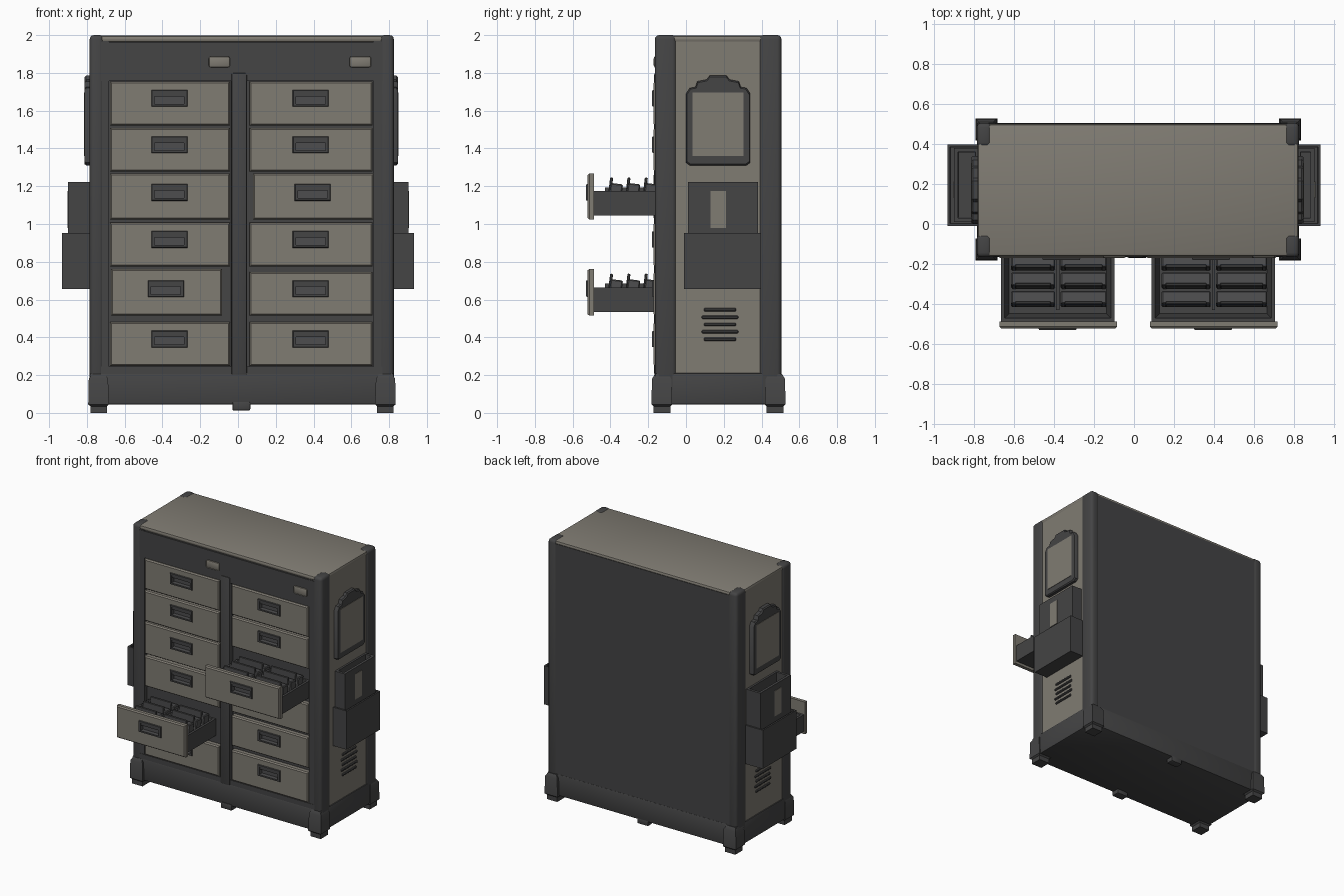
import bpy, bmesh, math
from mathutils import Matrix, Vector

if "Cube" in bpy.data.objects:
    bpy.data.objects.remove(bpy.data.objects["Cube"])


def material(name, rgb):
    m = bpy.data.materials.new(name)
    m.diffuse_color = (*rgb, 1)
    m.use_nodes = True
    m.node_tree.nodes["Principled BSDF"].inputs["Base Color"].default_value = m.diffuse_color
    return m


LIGHT = material("warm grey", (0.215, 0.2, 0.17))
DARK = material("charcoal", (0.058, 0.058, 0.059))
INNER = material("slate grey", (0.075, 0.075, 0.077))


def finish(name, bm, *mats):
    bmesh.ops.recalc_face_normals(bm, faces=bm.faces)
    me = bpy.data.meshes.new(name)
    bm.to_mesh(me)
    bm.free()
    for m in mats:
        me.materials.append(m)
    ob = bpy.data.objects.new(name, me)
    bpy.context.collection.objects.link(ob)
    return ob


def box(name, x, y, z, mat, bevel=0.0, seg=2, tilt=0.0):
    bm = bmesh.new()
    bmesh.ops.create_cube(bm, size=1)
    for v in bm.verts:
        v.co = Vector(((x[1] - x[0]) * v.co.x, (y[1] - y[0]) * v.co.y, (z[1] - z[0]) * v.co.z))
    if bevel:
        bmesh.ops.bevel(bm, geom=bm.edges[:], offset=bevel, segments=seg, profile=0.5, affect='EDGES')
    c = Vector((sum(x) / 2, sum(y) / 2, sum(z) / 2))
    bm.transform(Matrix.Translation(c) @ Matrix.Rotation(tilt, 4, 'X'))
    return finish(name, bm, mat)


def rect(axis, a, b, c):
    """Rectangle across the given axis at height c."""
    pts = [(a[0], b[0]), (a[1], b[0]), (a[1], b[1]), (a[0], b[1])]
    order = {'X': lambda p: (c, p[0], p[1]), 'Y': lambda p: (p[0], c, p[1]), 'Z': lambda p: (p[0], p[1], c)}
    return [order[axis](p) for p in pts]


def grow(r, d):
    return (r[0] - d, r[1] + d)


def loft(name, rings, mats, switch=99, closed=False):
    """Bridge rings; segments from index 'switch' on use the second material."""
    bm = bmesh.new()
    vs = [[bm.verts.new(p) for p in r] for r in rings]
    n = len(rings[0])
    for k in range(len(vs) if closed else len(vs) - 1):
        a, b = vs[k], vs[(k + 1) % len(vs)]
        for i in range(n):
            f = bm.faces.new((a[i], a[(i + 1) % n], b[(i + 1) % n], b[i]))
            f.material_index = int(k >= switch)
    if not closed:
        bm.faces.new(vs[0])
        bm.faces.new(vs[-1]).material_index = int(switch < 99)
    return finish(name, bm, *mats)


def open_box(name, x, y, z, wall, slope, mat):
    loft(name, [rect('Z', x, y, z[0]), rect('Z', x, y, z[1]),
                rect('Z', grow(x, -wall), grow(y, -wall), z[1]),
                rect('Z', grow(x, -slope), grow(y, -slope), z[0] + 0.015)], [mat])


# Cabinet shell
L, R, F, B = -0.785, 0.825, -0.165, 0.505
box("cabinet_core", (L + .015, R - .015), (-0.13, B - .012), (0.06, 1.97), DARK)
box("back_panel", (L + .04, R - .04), (0.47, B - .003), (0.1, 1.975), DARK)
box("top_panel", (L + .004, R - .004), (F + .004, B - .006), (1.962, 1.997), LIGHT, 0.015)
box("base_skirt", (L, R), (F, B), (0.045, 0.21), DARK, 0.008)
for nm, x in (("left", (L, L + .075)), ("right", (R - .075, R))):
    for en, y in (("front", (F, -0.05)), ("back", (0.385, B))):
        box(f"{nm}_{en}_post", x, y, (0.1, 2.0), DARK, 0.022, 3)
for nm, x in (("left", (L + .008, L + .06)), ("right", (R - .06, R - .008))):
    box(f"{nm}_side_panel", x, (-0.06, 0.395), (0.2, 1.985), LIGHT)

# Corner feet, tapering upward
for xs, xo in ((1, L - .008), (-1, R + .01)):
    for ys, yo in ((1, F - .018), (-1, B + .022)):
        def foot_ring(d, w, z):
            return rect('Z', sorted((xo + xs * d, xo + xs * w)), sorted((yo + ys * d, yo + ys * w)), z)
        loft("corner_foot", [foot_ring(.012, .1, 0), foot_ring(.012, .1, .035), foot_ring(0, .11, .045),
                             foot_ring(.003, .105, .18), foot_ring(.018, .09, .205)], [DARK])
for y in ((F - .005, F + .06), (B - .06, B)):
    box("centre_foot", (-0.03, 0.065), y, (0.012, 0.06), DARK, 0.008)

# Front frame
box("left_stile", (L + .06, -0.683), (F + .004, -0.12), (0.2, 1.97), DARK)
box("right_stile", (0.718, R - .06), (F + .004, -0.12), (0.2, 1.97), DARK)
box("centre_stile", (-0.036, 0.048), (F - .004, -0.12), (0.2, 1.8), DARK, 0.01)
box("top_rail", (L + .06, R - .06), (F + .002, -0.12), (1.758, 1.963), DARK)
box("bottom_rail", (L + .06, R - .06), (F + .002, -0.12), (0.19, 0.245), DARK)
for x in ((-0.155, -0.042), (0.59, 0.705)):
    box("label_plate", x, (F - .006, F + .01), (1.828, 1.888), LIGHT, 0.012)


def drawer_front(x, z, y, depth):
    """Panel with chamfered rim, a sunk handle pocket and a dark handle bezel."""
    cx = sum(x) / 2 - 0.003
    hx, hz = (cx - .078, cx + .078), (z[0] + .113, z[0] + .173)
    yb = y + depth
    loft("drawer_front", [rect('Y', x, z, yb), rect('Y', x, z, y + .01),
                          rect('Y', grow(x, -.008), grow(z, -.008), y),
                          rect('Y', hx, hz, y), rect('Y', hx, hz, y + .026)], [LIGHT, INNER], 3)
    loft("handle_bezel", [rect('Y', grow(hx, .018), grow(hz, .015), y + .002),
                          rect('Y', grow(hx, .014), grow(hz, .011), y - .008),
                          rect('Y', hx, hz, y - .008),
                          rect('Y', hx, hz, y + .004)], [DARK], closed=True)
    box("handle_grip", hx, (y - .002, y + .02), (hz[1] - .02, hz[1]), DARK)


def open_drawer(x, z):
    """Pulled-out drawer with a tray and two columns of filed blocks."""
    drawer_front(x, z, -0.522, 0.036)
    tx = (x[0] + .008, x[1] - .012)
    open_box("drawer_tray", tx, (-0.488, -0.128), (z[0] + .02, z[0] + .15), 0.018, 0.04, DARK)
    mid = sum(tx) / 2
    box("tray_divider", (mid - .008, mid + .008), (-0.43, -0.14), (z[0] + .03, z[0] + .17), DARK)
    for x0, x1 in ((tx[0] + .05, mid - .014), (mid + .014, tx[1] - .04)):
        for i in range(3):
            yc = -0.375 + i * 0.092
            box("filed_block", (x0, x1), (yc - .033, yc + .033), (z[0] + .045, z[0] + .19), INNER, 0.006, 1, -0.12)
            box("block_tab", (x0 + .02, x1 - .02), (yc - .034, yc - .018), (z[0] + .1, z[0] + .222), DARK, 0.004, 1, -0.12)


# Two columns of six drawers, one open in each
rows = [1.522, 1.277, 1.024, 0.775, 0.515, 0.248]
for col, x in enumerate(((-0.677, -0.043), (0.062, 0.713))):
    for row, z0 in enumerate(rows):
        z = (z0, z0 + (0.232 if row != 2 else 0.243))
        if (col, row) == (0, 4):
            open_drawer((-0.672, -0.085), (z0, 0.762))
        elif (col, row) == (1, 2):
            open_drawer((0.08, 0.717), z)
        else:
            drawer_front(x, z, F - .006, 0.045)


def side_fittings(name, s, surf, out_board, out_bin, out_holder):
    """Clipboard, paper bin and vents on one side; s is the outward direction."""
    def span(a, b):
        return tuple(sorted((a, b)))
    # Clipboard outline, with the clip as part of its top edge
    half = [(0.15, 1.31), (0.17, 1.325), (0.17, 1.69), (0.15, 1.72), (0.12, 1.725), (0.11, 1.755), (0.06, 1.765), (0.045, 1.785)]
    outline = half + [(-a, z) for a, z in reversed(half)]
    loft(name + "_clipboard", [[(px, 0.17 + a * k, 1.53 + (z - 1.53) * k) for a, z in outline]
                               for px, k in ((surf - s * .01, 1), (out_board - s * .008, 1), (out_board, 0.97))], [DARK])
    box(name + "_clipboard_sheet", span(out_board - s * .004, out_board + s * .003), (0.035, 0.305), (1.36, 1.695), LIGHT)
    # Open bin with an upright holder standing in it
    open_box(name + "_paper_bin", span(surf - s * .01, out_bin), (-0.01, 0.397), (0.655, 0.952), 0.012, 0.014, DARK)
    open_box(name + "_paper_holder", span(surf - s * .005, out_holder), (0.01, 0.38), (0.69, 1.222), 0.02, 0.022, DARK)
    box(name + "_holder_label", span(out_holder - s * .004, out_holder + s * .003), (0.13, 0.212), (0.98, 1.175), LIGHT)
    # Vent slats
    for i in range(5):
        w = 0.085 + 0.012 * (i % 2)
        z = 0.39 + i * 0.039
        box(name + "_vent_slat", span(surf - s * .01, surf + s * .01), (0.18 - w, 0.18 + w), (z - .009, z + .009), DARK, 0.005, 1)


side_fittings("left", -1, L + .008, -0.812, -0.932, -0.9)
side_fittings("right", 1, R - .008, 0.846, 0.932, 0.903)

# Smooth rounded edges, keep flat faces sharp
for ob in bpy.context.collection.objects:
    ob.select_set(True)
    bpy.context.view_layer.objects.active = ob
bpy.ops.object.shade_smooth_by_angle(angle=math.radians(35))
